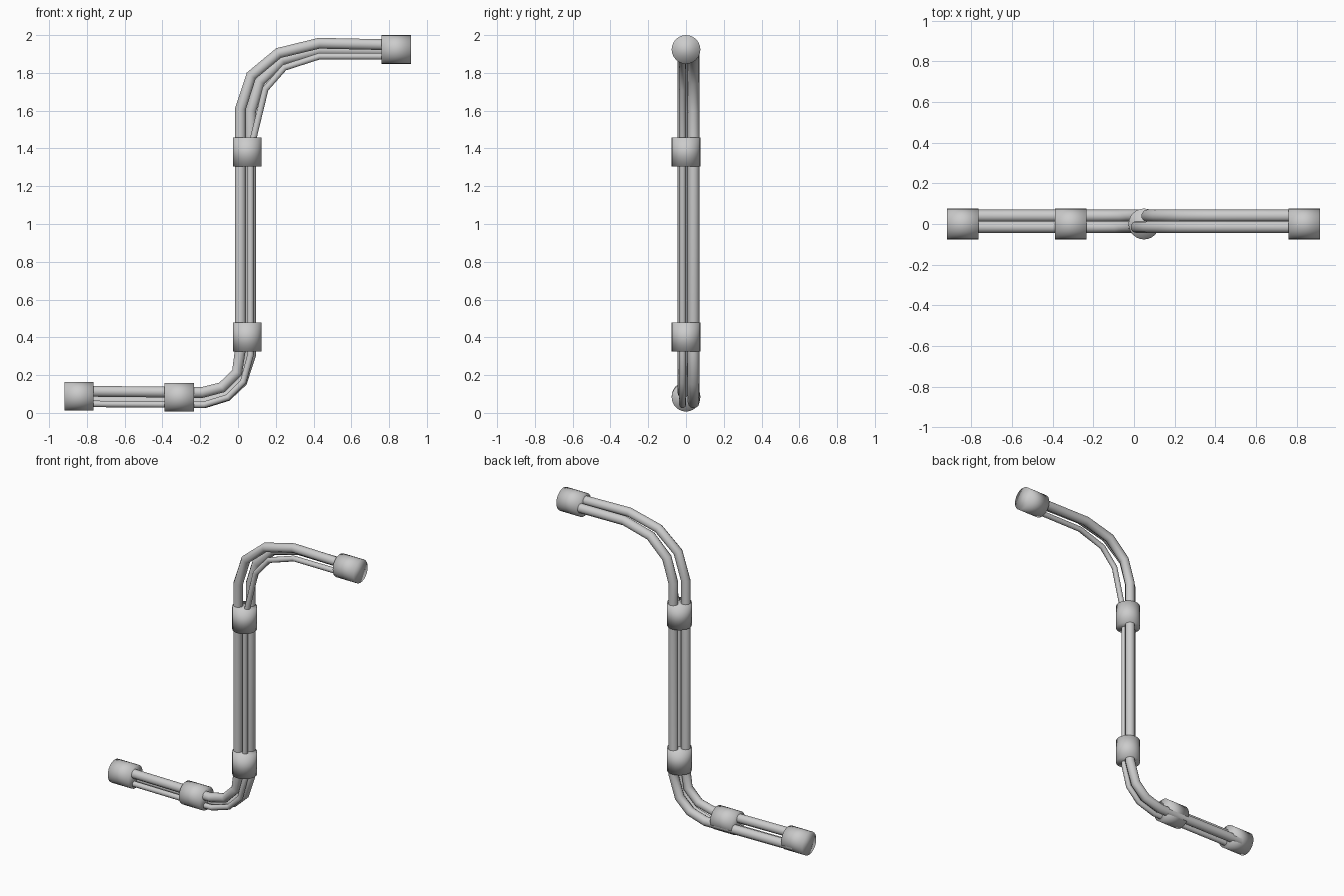
import bpy
from math import pi

if "Cube" in bpy.data.objects:
    bpy.data.objects.remove(bpy.data.objects["Cube"], do_unlink=True)

metal = bpy.data.materials.new("grey_metal")
metal.use_nodes = True
GREY = (0.6, 0.6, 0.6, 1)
metal.diffuse_color = GREY
metal.node_tree.nodes["Principled BSDF"].inputs["Base Color"].default_value = GREY


def pipe(name, radius, y, points):
    """Sweep a round section along an x-z path at depth y."""
    curve = bpy.data.curves.new(name + "_path", "CURVE")
    curve.dimensions = "3D"
    curve.bevel_depth = radius
    curve.bevel_resolution = 3
    spline = curve.splines.new("POLY")
    spline.points.add(len(points) - 1)
    for p, (x, z) in zip(spline.points, points):
        p.co = (x, y, z, 1)
    spline.use_smooth = True
    helper = bpy.data.objects.new(name + "_path", curve)
    bpy.context.collection.objects.link(helper)
    bpy.context.view_layer.update()
    graph = bpy.context.evaluated_depsgraph_get()
    mesh = bpy.data.meshes.new_from_object(helper.evaluated_get(graph))
    bpy.data.objects.remove(helper, do_unlink=True)
    mesh.materials.clear()
    mesh.materials.append(metal)
    mesh.shade_smooth()
    bpy.context.collection.objects.link(bpy.data.objects.new(name, mesh))


def collar(name, x, z, upright=False):
    """Closed sleeve that clamps the pipes together."""
    bpy.ops.mesh.primitive_cylinder_add(
        vertices=24, radius=0.076, depth=0.155, location=(x, 0, z),
        rotation=(0, 0 if upright else pi / 2, 0))
    obj = bpy.context.object
    obj.name = name
    obj.data.materials.append(metal)
    obj.data.shade_smooth()


# Three pipes running side by side
pipe("front_pipe", 0.03, -0.015, [
    (-0.84, 0.115), (-0.19, 0.108), (-0.085, 0.135), (-0.005, 0.215),
    (0.013, 0.34), (0.013, 1.61), (0.07, 1.785), (0.215, 1.905),
    (0.43, 1.957), (0.84, 1.948)])
pipe("back_pipe", 0.031, 0.04, [
    (-0.84, 0.062), (-0.175, 0.055), (-0.06, 0.09), (0.02, 0.165),
    (0.067, 0.31), (0.067, 1.46), (0.067, 1.6), (0.115, 1.755),
    (0.235, 1.87), (0.43, 1.922), (0.84, 1.918)])
pipe("thin_pipe", 0.018, -0.018, [
    (-0.84, 0.048), (-0.18, 0.043), (-0.055, 0.082), (0.028, 0.165),
    (0.067, 0.31), (0.067, 1.4), (0.085, 1.47), (0.145, 1.715),
    (0.245, 1.828), (0.43, 1.888), (0.84, 1.887)])

# Collars along the run
collar("lower_end_collar", -0.842, 0.088)
collar("lower_bend_collar", -0.311, 0.083)
collar("lower_riser_collar", 0.049, 0.402, True)
collar("upper_riser_collar", 0.049, 1.381, True)
collar("upper_end_collar", 0.838, 1.924)
